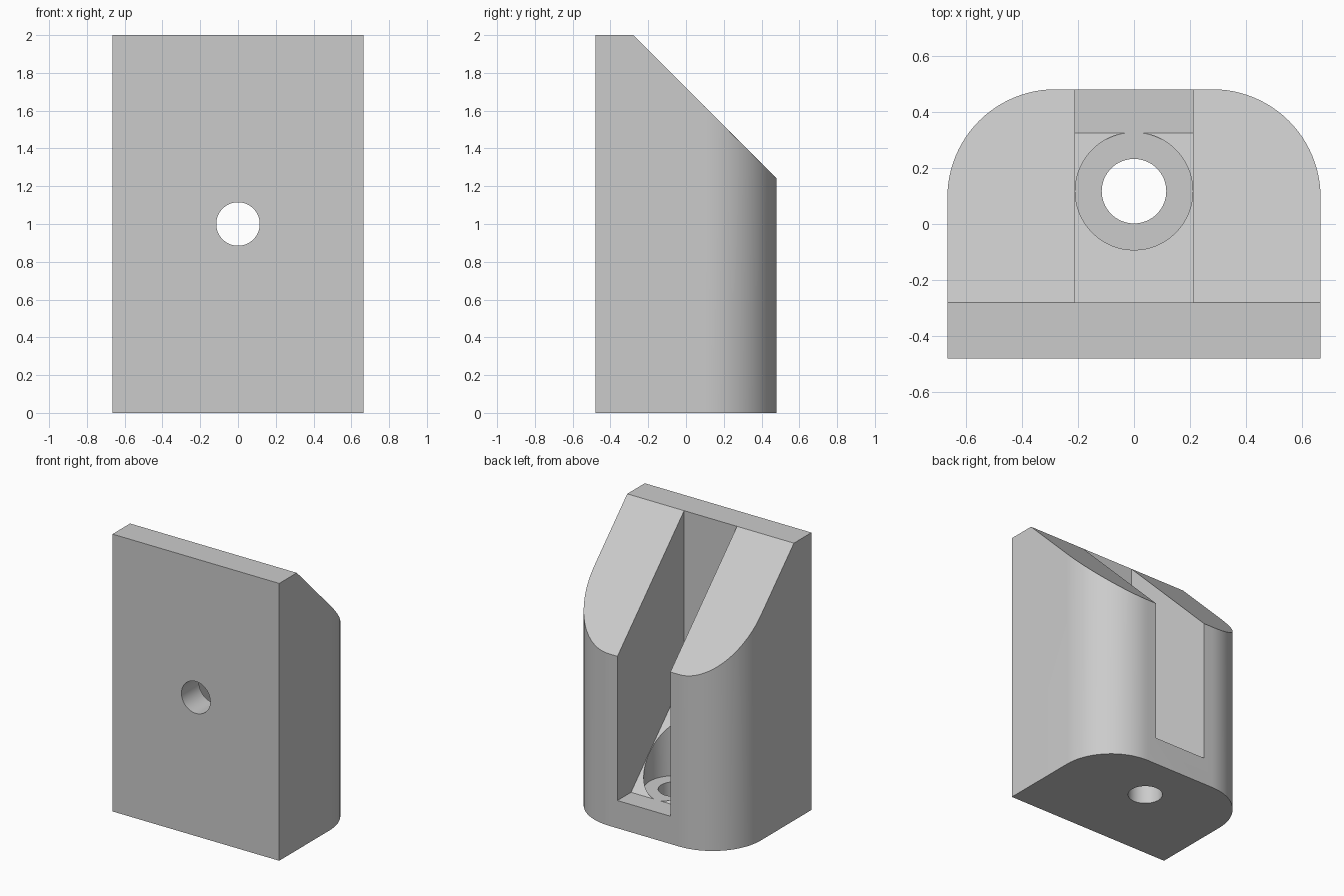
import bpy, bmesh
from math import sin, cos, pi, radians
from mathutils import Matrix, Vector

cube = bpy.data.objects.get("Cube")
if cube:
    bpy.data.objects.remove(cube, do_unlink=True)

W, D, H = 0.665, 0.48, 2.0      # half width, half depth, height
LIP = -0.28                     # back edge of the flat top
CORNER = 0.385                  # radius of the rear corners
SLOT, FLOOR = 0.211, 0.2        # slot half width, floor height
BORE_Y = 0.117                  # centre of the vertical screw hole

grey = bpy.data.materials.new("light grey")
grey.use_nodes = True
grey.diffuse_color = (0.6, 0.6, 0.6, 1)
grey.node_tree.nodes["Principled BSDF"].inputs["Base Color"].default_value = (0.6, 0.6, 0.6, 1)


def make_object(name, bm):
    bmesh.ops.recalc_face_normals(bm, faces=bm.faces)
    mesh = bpy.data.meshes.new(name)
    bm.to_mesh(mesh)
    bm.free()
    mesh.materials.append(grey)
    obj = bpy.data.objects.new(name, mesh)
    bpy.context.collection.objects.link(obj)
    return obj


def prism(points, offset):
    bm = bmesh.new()
    face = bm.faces.new([bm.verts.new(p) for p in points])
    extruded = bmesh.ops.extrude_face_region(bm, geom=[face])["geom"]
    verts = [g for g in extruded if isinstance(g, bmesh.types.BMVert)]
    bmesh.ops.translate(bm, verts=verts, vec=Vector(offset))
    return bm


def cylinder(name, radius, length, matrix):
    bm = bmesh.new()
    bmesh.ops.create_cone(bm, cap_ends=True, segments=64, radius1=radius,
                          radius2=radius, depth=length, matrix=matrix)
    return make_object(name, bm)


# Body: plan outline with two rounded rear corners
arc = [(W - CORNER + CORNER * cos(i * pi / 48), D - CORNER + CORNER * sin(i * pi / 48))
       for i in range(25)]
right_half = [(W, -D)] + arc
outline = right_half + [(-x, y) for x, y in reversed(right_half)]
bm = prism([(x, y, 0) for x, y in outline], (0, 0, H))

# Sloped top behind the flat lip
cut = bmesh.ops.bisect_plane(bm, geom=bm.verts[:] + bm.edges[:] + bm.faces[:],
                             plane_co=(0, LIP, H), plane_no=(0, 1, 1), clear_outer=True)
edges = [g for g in cut["geom_cut"] if isinstance(g, bmesh.types.BMEdge)]
bmesh.ops.holes_fill(bm, edges=[e for e in edges if e.is_boundary], sides=0)
body = make_object("wedge_block", bm)

# Rear slot with a sloped floor, counterbore and two through holes
ramp_end = 0.325
profile = [(LIP, FLOOR + ramp_end - LIP), (ramp_end, FLOOR), (D + 0.1, FLOOR),
           (D + 0.1, H + 0.1), (LIP, H + 0.1)]
slot = make_object("slot_cutter", prism([(-SLOT, y, z) for y, z in profile], (2 * SLOT, 0, 0)))
bore = cylinder("counterbore_cutter", SLOT - 0.0015, 1.4,
                Matrix.Translation((0, BORE_Y, FLOOR + 0.7)))
base_hole = cylinder("base_hole_cutter", 0.115, 0.8, Matrix.Translation((0, BORE_Y, 0.1)))
front_hole = cylinder("front_hole_cutter", 0.115, 0.4,
                      Matrix.Translation((0, -0.4, 1)) @ Matrix.Rotation(radians(90), 4, "X"))

bpy.ops.object.select_all(action="DESELECT")
bpy.context.view_layer.objects.active = body
body.select_set(True)
for cutter in (slot, bore, base_hole, front_hole):
    cutter.hide_render = True
    mod = body.modifiers.new(cutter.name, "BOOLEAN")
    mod.operation = "DIFFERENCE"
    mod.solver = "EXACT"
    mod.object = cutter
    bpy.ops.object.modifier_apply(modifier=mod.name)
    bpy.data.objects.remove(cutter, do_unlink=True)

bpy.ops.object.shade_smooth_by_angle(angle=radians(30))
